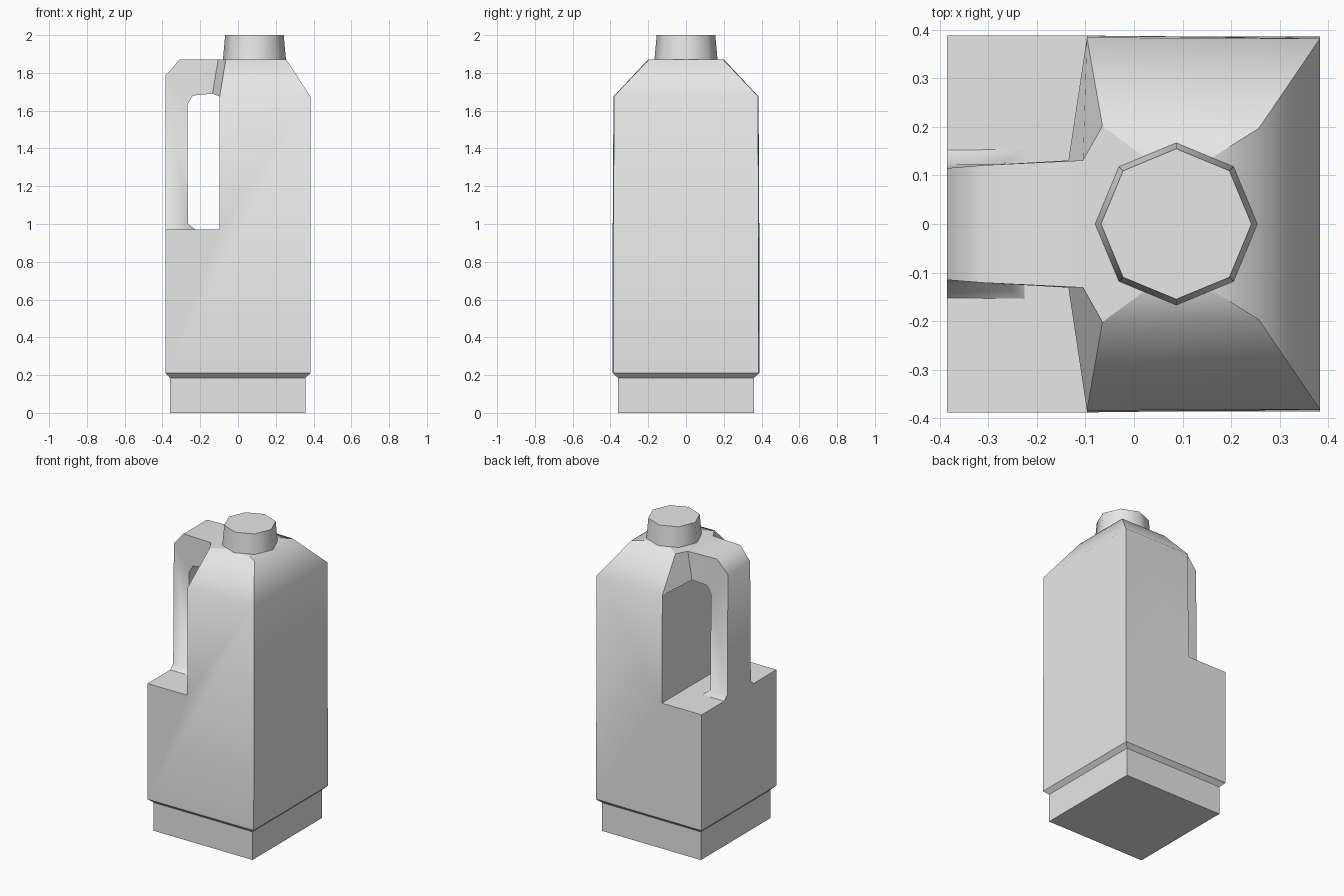
import bpy, bmesh
from math import radians

if "Cube" in bpy.data.objects:
    bpy.data.objects.remove(bpy.data.objects["Cube"], do_unlink=True)

# One plain plastic colour
GREY = (0.8, 0.8, 0.8, 1)
plastic = bpy.data.materials.new("grey_plastic")
plastic.use_nodes = True
plastic.diffuse_color = GREY
plastic.node_tree.nodes["Principled BSDF"].inputs["Base Color"].default_value = GREY


def build(name, points, sides, strips, smooth=60, creases=()):
    """Mesh symmetric in y: side faces are mirrored, strips join the halves."""
    bm = bmesh.new()
    left = {k: bm.verts.new(p) for k, p in points.items()}
    right = {k: bm.verts.new((x, -y, z)) for k, (x, y, z) in points.items()}
    for face in sides:
        bm.faces.new([left[k] for k in face])
        bm.faces.new([right[k] for k in reversed(face)])
    for chain in strips:
        for a, b in zip(chain, chain[1:]):
            bm.faces.new([left[a], left[b], right[b], right[a]])
    bmesh.ops.recalc_face_normals(bm, faces=bm.faces)
    for edge in bm.edges:
        pair = set(edge.verts)
        named = any(pair == {half[a], half[b]}
                    for half in (left, right) for a, b in creases)
        wide = edge.is_manifold and edge.calc_face_angle() > radians(smooth)
        edge.smooth = not (named or wide)
    for face in bm.faces:
        face.smooth = True
    mesh = bpy.data.meshes.new(name)
    bm.to_mesh(mesh)
    bm.free()
    mesh.materials.append(plastic)
    obj = bpy.data.objects.new(name, mesh)
    bpy.context.collection.objects.link(obj)
    return obj


# Base: narrow square foot with a flared lip
build("base", {
    "A": (-0.36, 0.36, 0), "B": (0.357, 0.36, 0),
    "C": (0.357, 0.36, 0.185), "D": (0.383, 0.386, 0.21),
    "E": (-0.385, 0.386, 0.21), "F": (-0.36, 0.36, 0.185),
}, ["ABCF", "FCDE"], ["EFABCD"], smooth=30)

# Body: L-shaped sides, step behind the grip, sloped shoulders, flat top
build("body", {
    "A": (-0.385, 0.388, 0.21), "B": (0.383, 0.384, 0.21),
    "C": (0.383, 0.382, 1.675), "D": (-0.097, 0.384, 1.675),
    "E": (-0.097, 0.388, 0.97), "F": (-0.385, 0.388, 0.97),
    "G": (0.257, 0.197, 1.87), "H": (-0.065, 0.202, 1.87),
    "J": (-0.105, 0.131, 1.87), "K": (-0.135, 0.131, 1.69),
    "N": (0.087, 0.09, 1.87),
}, ["ABCDEF", "DCGH", "HGN", "DHJK"],
    ["AFEDK", "BCGN"],
    creases=["GN", "HN", "HJ"])

# Top panel between the neck and the handle
build("top_panel", {
    "N": (0.087, 0.09, 1.87), "H": (-0.065, 0.202, 1.87),
    "J": (-0.105, 0.131, 1.87),
}, ["NHJ"], ["NJ"])

# Handle: flared foot, straight grip, bend into the shoulder
build("handle", {
    "A": (-0.385, 0.152, 0.97), "a": (-0.225, 0.154, 0.97),
    "B": (-0.385, 0.122, 1.0), "b": (-0.265, 0.127, 1.0),
    "C": (-0.385, 0.115, 1.785), "c": (-0.268, 0.123, 1.63),
    "D": (-0.31, 0.121, 1.87), "d": (-0.24, 0.125, 1.68),
    "E": (-0.105, 0.131, 1.87), "e": (-0.135, 0.131, 1.69),
}, ["AabB", "BbcC", "CcdD", "DdeE"], ["ABCDE", "abcde"])

# Cap: tapered octagon
bpy.ops.mesh.primitive_cone_add(vertices=8, radius1=0.167, radius2=0.155,
                                depth=0.13, location=(0.087, 0, 1.935))
cap = bpy.context.object
cap.name = "cap"
cap.data.materials.append(plastic)
bpy.ops.object.shade_smooth_by_angle(angle=radians(60))
